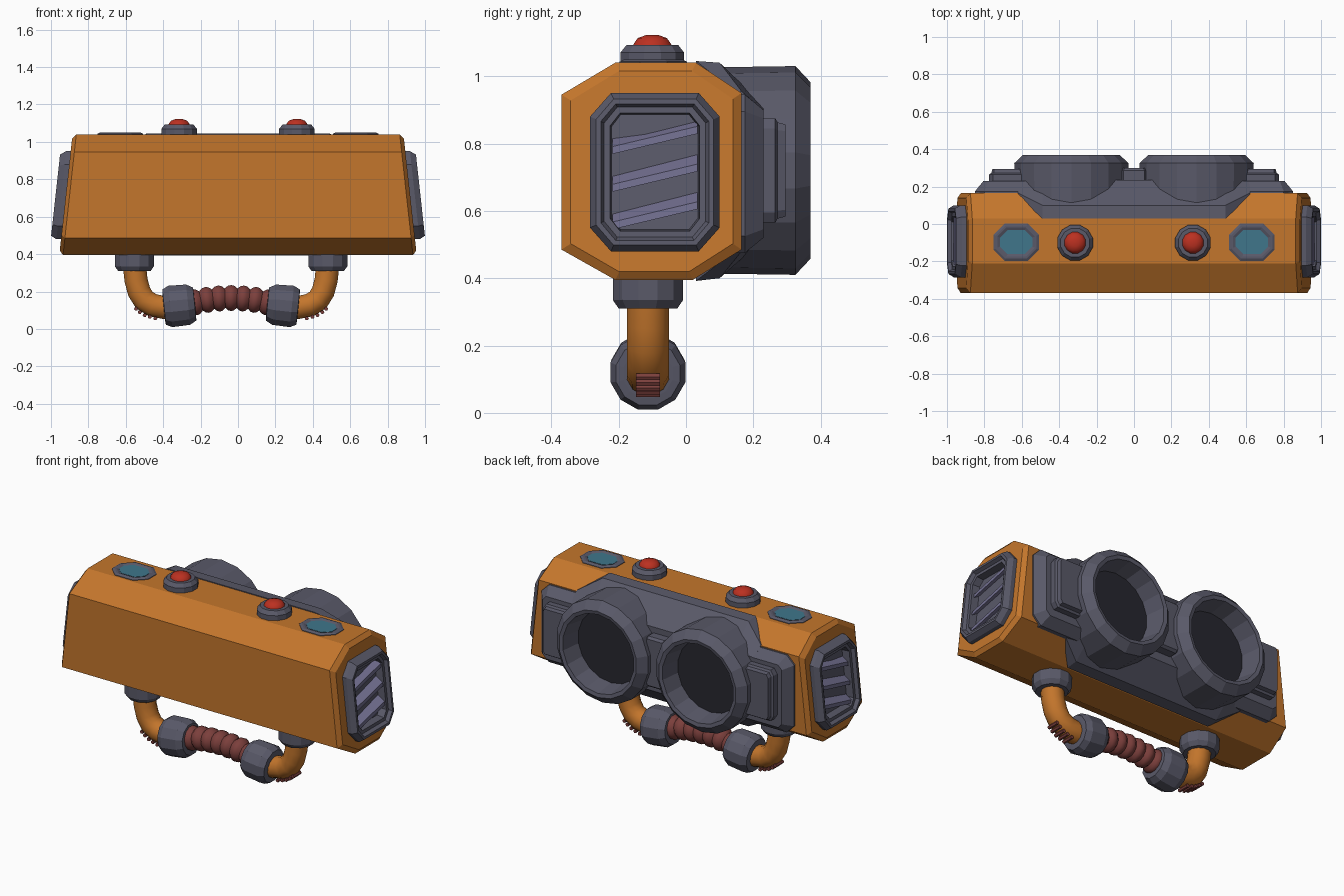
import bpy, bmesh, math
from mathutils import Vector

if "Cube" in bpy.data.objects:
    bpy.data.objects.remove(bpy.data.objects["Cube"])

COL = {"orange": (0.55, 0.18, 0.025), "grey": (0.10, 0.10, 0.14), "dark": (0.02, 0.02, 0.028),
       "red": (0.5, 0.03, 0.015), "grip": (0.2, 0.05, 0.045), "slat": (0.17, 0.16, 0.28),
       "glass": (0.05, 0.18, 0.26)}
MATS = {}
for key, c in COL.items():
    MATS[key] = bpy.data.materials.new(key)
    MATS[key].diffuse_color = (*c, 1)


def loft(name, rings, mat, smooth=False):
    """Skin a list of equal-length point rings and cap both ends."""
    bm = bmesh.new()
    vs = [[bm.verts.new(p) for p in r] for r in rings]
    n = len(vs[0])
    for a, b in zip(vs, vs[1:]):
        for i in range(n):
            j = (i + 1) % n
            bm.faces.new((a[i], a[j], b[j], b[i]))
    bm.faces.new(vs[0])
    bm.faces.new(vs[-1])
    bmesh.ops.recalc_face_normals(bm, faces=bm.faces)
    me = bpy.data.meshes.new(name)
    bm.to_mesh(me)
    bm.free()
    me.materials.append(MATS[mat])
    ob = bpy.data.objects.new(name, me)
    bpy.context.collection.objects.link(ob)
    if smooth:
        bpy.ops.object.select_all(action='DESELECT')
        ob.select_set(True)
        bpy.context.view_layer.objects.active = ob
        bpy.ops.object.shade_smooth_by_angle(angle=math.radians(35))
    return ob


def octagon(a0, a1, b0, b1, ca, cb, inset=0.0):
    """Chamfered rectangle as 2D points."""
    a0, a1, b0, b1 = a0 + inset, a1 - inset, b0 + inset, b1 - inset
    ca, cb = max(ca - inset * 0.55, 0.005), max(cb - inset * 0.55, 0.005)
    return [(a0 + ca, b0), (a1 - ca, b0), (a1, b0 + cb), (a1, b1 - cb),
            (a1 - ca, b1), (a0 + ca, b1), (a0, b1 - cb), (a0, b0 + cb)]


def lathe(name, cx, cy, cz, prof, mat, axis="z", n=16, smooth=False):
    """Revolve (radius, height) pairs around z or y."""
    rings = []
    for r, h in prof:
        ang = [2 * math.pi * (i + 0.5) / n for i in range(n)]
        if axis == "z":
            rings.append([(cx + r * math.cos(t), cy + r * math.sin(t), h) for t in ang])
        else:
            rings.append([(cx + r * math.cos(t), h, cz + r * math.sin(t)) for t in ang])
    return loft(name, rings, mat, smooth)


def tube(name, path, radii, mat, n=12, smooth=True):
    """Sweep a circle along an (x, z) path in the handle plane."""
    rings = []
    for i, (x, z) in enumerate(path):
        p, q = path[max(i - 1, 0)], path[min(i + 1, len(path) - 1)]
        t = Vector((q[0] - p[0], q[1] - p[1])).normalized()
        ring = []
        for k in range(n):
            a = 2 * math.pi * (k + 0.5) / n
            c, s = radii[i] * math.cos(a), radii[i] * math.sin(a)
            ring.append((x - t.y * c, HY + s, z + t.x * c))
        rings.append(ring)
    return loft(name, rings, mat, smooth)


def end_x(z):
    """Slanted end plane of the body."""
    return 0.955 - 0.11 * (z - 0.4)


def end_ring(pts, dx, s=1):
    return [(s * (end_x(z) + dx), y, z) for y, z in pts]


# Body: octagonal bar with slanted, chamfered ends and vent recesses
outer = [(-0.21, 0.395), (0.02, 0.395), (0.165, 0.485), (0.165, 0.95),
         (0.03, 1.04), (-0.21, 1.04), (-0.37, 0.945), (-0.37, 0.485)]
cap = [(-0.093 + (y + 0.093) * 0.90, 0.718 + (z - 0.718) * 0.925) for y, z in outer]
hole = octagon(-0.25, 0.065, 0.515, 0.915, 0.05, 0.05)
half = [(outer, -0.02), (cap, 0.0), (hole, 0.0), (hole, -0.09)]
loft("body", [end_ring(p, d, -1) for p, d in reversed(half)] + [end_ring(p, d) for p, d in half], "orange")

for s, side in ((-1, "left"), (1, "right")):
    # End vent frame with a stepped opening
    frame = [(0, -0.01), (0, 0.025), (0.018, 0.055), (0.032, 0.055), (0.042, 0.035),
             (0.06, 0.035), (0.07, -0.07)]
    loft(f"vent_frame_{side}",
         [end_ring(octagon(-0.285, 0.10, 0.48, 0.95, 0.062, 0.07, i), d, s) for i, d in frame], "grey")
    loft(f"vent_back_{side}", [end_ring(octagon(-0.22, 0.035, 0.545, 0.885, 0.01, 0.01), d, s)
                               for d in (-0.075, -0.062)], "dark")
    # Slanted vent slats
    for k in range(3):
        z0 = 0.575 + 0.112 * k
        rings = []
        for y, dz in ((-0.218, -0.03), (0.034, 0.03)):
            sec = [(0.028, z0), (0.028, z0 + 0.022), (-0.065, z0 + 0.085), (-0.065, z0 + 0.06)]
            rings.append([(s * (end_x(z) + d), y, min(z + dz, 0.885)) for d, z in sec])
        loft(f"vent_slat_{side}_{k + 1}", rings, "slat")

    # Push button on top
    lathe(f"button_base_{side}", s * 0.315, -0.10, 0,
          [(0.098, 1.03), (0.098, 1.07), (0.08, 1.092), (0.055, 1.092)], "grey", n=12)
    lathe(f"button_{side}", s * 0.315, -0.10, 0,
          [(0.06, 1.08), (0.058, 1.095), (0.045, 1.113), (0.02, 1.122)], "red", n=12, smooth=True)

    # Octagonal display window on top
    def win(i, z):
        return [(x, y, z) for x, y in octagon(s * 0.63 - 0.122, s * 0.63 + 0.122, -0.197, 0.003, 0.06, 0.06, i)]
    loft(f"window_frame_{side}", [win(0, 1.03), win(0, 1.043), win(0.012, 1.049), win(0.022, 1.049),
                                  win(0.036, 1.043)], "grey")
    loft(f"window_glass_{side}", [win(0.036, 1.04), win(0.036, 1.0445)], "glass")

    # Open barrel at the back
    lathe(f"barrel_{side}", s * 0.335, 0, 0.72,
          [(0.305, 0.0), (0.31, 0.325), (0.262, 0.37), (0.24, 0.365), (0.22, 0.24)], "grey", "y", 18)
    lathe(f"barrel_floor_{side}", s * 0.335, 0, 0.72, [(0.222, 0.238), (0.222, 0.244)], "dark", "y", 18)

    # Stepped side lug beside the barrel
    def lug(i, y):
        c = s * 0.675
        return [(x, y, z) for x, z in octagon(c - 0.1, c + 0.1, 0.565, 0.875, 0.02, 0.03, i)]
    loft(f"side_lug_{side}", [lug(0, 0.2), lug(0, 0.265), lug(0.012, 0.272), lug(0.018, 0.295)], "grey")

# Back plate and the raised centre that wraps over the rear chamfers
def plate(i, y):
    return [(x, y, z) for x, z in octagon(-0.85, 0.85, 0.475, 0.945, 0.05, 0.05, i)]
loft("back_plate", [plate(0, 0.10), plate(0, 0.175), plate(0.045, 0.23), plate(0.055, 0.23)], "grey")
low = [(0.15, 0.95), (0.165, 0.955), (0.228, 0.90), (0.228, 0.53), (0.165, 0.48), (0.15, 0.485)]
high = [(0.03, 1.045), (0.10, 1.04), (0.235, 0.91), (0.235, 0.52), (0.10, 0.40), (0.03, 0.392)]
loft("back_centre_plate", [[(x, y, z) for y, z in p] for x, p in
                           ((-0.62, low), (-0.49, high), (0.49, high), (0.62, low))], "grey")
# Bridge between the barrels
loft("barrel_bridge", [[(x, y, z) for x, z in octagon(-0.075, 0.075, 0.57, 0.875, 0.02, 0.03, i)]
                       for i, y in ((0, 0.2), (0, 0.285), (0.012, 0.30))], "grey")

# Handle under the body
HX, HY = -0.037, -0.113
for s, side in ((-1, "left"), (1, "right")):
    X = lambda o: HX + s * o
    lathe(f"handle_collar_{side}", X(0.517), HY, 0,
          [(0.108, 0.41), (0.108, 0.335), (0.09, 0.31), (0.06, 0.31)], "grey", n=12)
    # Elbow pipe
    elbow = [(0.52, 0.37), (0.508, 0.26), (0.492, 0.20), (0.465, 0.155), (0.42, 0.127), (0.36, 0.115), (0.28, 0.12)]
    tube(f"handle_elbow_{side}", [(X(o), z) for o, z in elbow], [0.064] * len(elbow), "orange")
    # Small ribs on the outside of the elbow
    for k, (o, z) in enumerate(((0.508, 0.107), (0.488, 0.09), (0.462, 0.074), (0.435, 0.064), (0.405, 0.056))):
        ring = [(math.cos(a) * 0.011, math.sin(a) * 0.011) for a in (i * math.pi / 3 for i in range(6))]
        loft(f"elbow_rib_{side}_{k + 1}", [[(X(o) + a, HY + y, z + b) for a, b in ring]
                                           for y in (-0.036, 0.036)], "grip")
    # Cuff, slightly tilted
    cuff = [(0.36, 0.075), (0.358, 0.098), (0.325, 0.115), (0.23, 0.112), (0.195, 0.092), (0.193, 0.07)]
    tube(f"handle_cuff_{side}", [(X(o), 0.125 - 0.1 * (o - 0.277)) for o, r in cuff],
         [r for o, r in cuff], "grey", smooth=False)

# Ribbed grip arching between the cuffs
path, rad = [], []
N = 7
for i in range(N * 4 + 1):
    u = -0.225 + 0.45 * i / (N * 4)
    path.append((HX + u, 0.165 - 0.6 * u * u))
    rad.append((0.054, 0.068, 0.072, 0.068)[i % 4])
tube("handle_grip", path, rad, "grip", smooth=True)

for m in bpy.data.materials:
    if m.users and not m.is_grease_pencil:
        m.use_nodes = True
        m.node_tree.nodes["Principled BSDF"].inputs["Base Color"].default_value = m.diffuse_color
